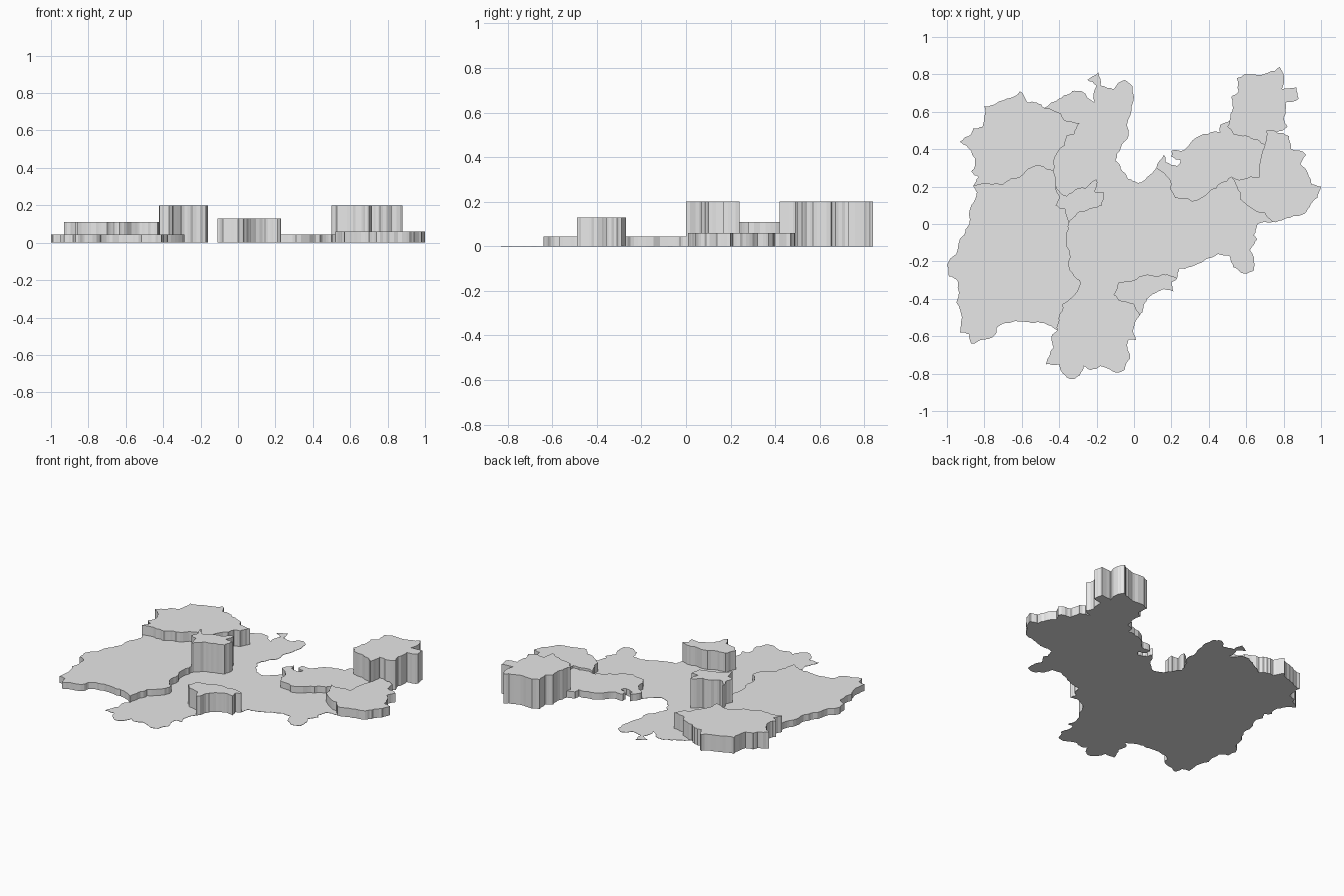
import bpy
import bmesh
import random
from mathutils import Vector

cube = bpy.data.objects.get("Cube")
if cube:
    bpy.data.objects.remove(cube, do_unlink=True)

random.seed(4)

grey = bpy.data.materials.new("plain_grey")
grey.use_nodes = True
grey.diffuse_color = (0.8, 0.8, 0.8, 1)
grey.node_tree.nodes["Principled BSDF"].inputs["Base Color"].default_value = (0.8, 0.8, 0.8, 1)


def border(*points, levels=2, roughness=0.13):
    """Border line in hundredths of a unit, broken up into a ragged coastline."""
    line = [Vector(p) / 100 for p in points]
    for _ in range(levels):
        rough = [line[0]]
        for a, b in zip(line, line[1:]):
            step = b - a
            side = Vector((-step.y, step.x))
            rough += [(a + b) / 2 + side * random.uniform(-roughness, roughness), b]
        line = rough
    return line


def back(line):
    return line[::-1]


def district(name, height, *borders):
    """Join border lines into a closed outline and raise it into a block."""
    outline = [p for line in borders for p in line[:-1]]
    bm = bmesh.new()
    face = bm.faces.new([bm.verts.new((p.x, p.y, 0)) for p in outline])
    face.normal_update()
    raised = bmesh.ops.extrude_face_region(bm, geom=[face], use_keep_orig=True)
    top = [v for v in raised["geom"] if isinstance(v, bmesh.types.BMVert)]
    bmesh.ops.translate(bm, verts=top, vec=(0, 0, height))
    bmesh.ops.recalc_face_normals(bm, faces=bm.faces)
    mesh = bpy.data.meshes.new(name)
    bm.to_mesh(mesh)
    bm.free()
    mesh.materials.append(grey)
    obj = bpy.data.objects.new(name, mesh)
    bpy.context.collection.objects.link(obj)


# Outer coastline, clockwise from the south-west
west_coast = border(
    (-41, -57), (-48, -53), (-55, -53), (-60, -52), (-67, -53), (-73, -55),
    (-74, -59), (-82, -62), (-87, -64), (-88, -59), (-93, -58), (-92, -50),
    (-95, -42), (-94, -31), (-99, -28), (-100, -22), (-95, -16), (-91, -6),
    (-88, 0), (-87, 10), (-84, 17), (-86, 20))
northwest_coast = border(
    (-86, 20), (-83, 25), (-87, 28), (-85, 31), (-87, 39), (-93, 44), (-87, 48),
    (-86, 51), (-81, 52), (-80, 63), (-73, 65), (-68, 67), (-61, 71), (-57, 65),
    (-52, 65), (-48, 62))
north_coast = border(
    (-48, 62), (-40, 67), (-37, 69), (-33, 71), (-28, 71), (-21, 65), (-20, 74),
    (-25, 77), (-19, 81), (-18, 74), (-11, 72), (-5, 77), (-1, 74), (0, 68),
    (-2, 58), (-3, 47), (-7, 41), (-10, 34), (-6, 28), (-3, 24), (2, 22), (7, 25),
    (12, 30))
inlet_coast = border(
    (12, 30), (16, 37), (17, 33), (23, 31), (25, 34), (20, 36), (20, 39), (25, 39),
    (30, 43), (37, 48), (46, 49), (46, 53), (51, 55))
northeast_coast = border(
    (51, 55), (53, 62), (52, 68), (56, 71), (55, 78), (64, 80), (72, 81), (78, 84),
    (80, 80), (79, 72), (87, 73), (88, 67), (81, 65), (80, 57), (82, 52), (76, 49))
east_coast = border(
    (76, 49), (83, 47), (84, 40), (92, 37), (89, 32), (93, 27), (95, 21), (100, 20),
    (98, 14), (94, 9), (90, 5), (81, 3), (74, 1))
southeast_coast = border(
    (74, 1), (66, 0), (64, -6), (66, -8), (62, -14), (64, -20), (64, -25), (57, -26),
    (53, -23), (51, -17), (45, -16), (38, -19), (30, -23), (24, -24), (23, -29))
bay_coast = border(
    (23, -29), (20, -31), (21, -36), (17, -35), (13, -36), (7, -40), (5, -45), (3, -49))
south_coast = border(
    (3, -49), (0, -55), (1, -62), (-3, -62), (-2, -72), (-5, -78), (-11, -79),
    (-18, -76), (-23, -78), (-27, -76), (-29, -81), (-33, -83), (-38, -80),
    (-40, -75), (-47, -75), (-43, -66), (-44, -60), (-41, -57))

# Inland borders
northwest_to_west = border(
    (-86, 20), (-76, 21), (-70, 21), (-66, 24), (-61, 25), (-55, 30), (-50, 31), (-43, 28))
northwest_to_centre = border(
    (-43, 28), (-41, 38), (-37, 42), (-36, 47), (-32, 48), (-29, 54), (-36, 55),
    (-39, 59), (-48, 62))
west_to_centre_upper = border((-43, 28), (-42, 21))
town_west = border((-42, 21), (-40, 15), (-42, 10), (-37, 8), (-35, 0))
town_east = border(
    (-42, 21), (-36, 15), (-30, 19), (-26, 19), (-20, 24), (-21, 17), (-16, 17),
    (-17, 10), (-24, 8), (-30, 6), (-35, 0))
west_to_centre_lower = border(
    (-35, 0), (-36, -5), (-34, -18), (-34, -25), (-29, -30), (-30, -36), (-38, -43),
    (-40, -50), (-41, -57))
inlet_to_centre = border(
    (12, 30), (19, 24), (22, 14), (31, 12), (40, 17), (47, 22), (52, 25))
inlet_to_east = border((52, 25), (58, 24), (67, 25), (68, 36), (70, 42))
inlet_to_northeast = border((70, 42), (66, 45), (60, 47), (53, 48), (50, 52), (51, 55))
northeast_to_east = border((70, 42), (71, 50), (76, 49))
east_to_centre = border((52, 25), (55, 20), (57, 13), (62, 9), (70, 6), (74, 1))
bay_to_centre = border(
    (3, -49), (0, -43), (-8, -41), (-11, -38), (-8, -31), (0, -30), (7, -27),
    (13, -28), (18, -27), (23, -29))

# Raised districts
district("west_district", 0.045, west_coast, northwest_to_west,
         west_to_centre_upper, town_west, west_to_centre_lower)
district("northwest_district", 0.11, northwest_coast,
         back(northwest_to_centre), back(northwest_to_west))
district("town_district", 0.2, town_east, back(town_west))
district("inlet_district", 0.045, inlet_coast, back(inlet_to_northeast),
         back(inlet_to_east), back(inlet_to_centre))
district("northeast_district", 0.2, northeast_coast,
         back(northeast_to_east), inlet_to_northeast)
district("east_district", 0.06, east_coast, back(east_to_centre),
         inlet_to_east, northeast_to_east)
district("bay_district", 0.13, bay_coast, bay_to_centre)

# Flat central district around them
district("centre_district", 0.002, north_coast, inlet_to_centre, east_to_centre,
         southeast_coast, back(bay_to_centre), south_coast,
         back(west_to_centre_lower), back(town_east),
         back(west_to_centre_upper), northwest_to_centre)
